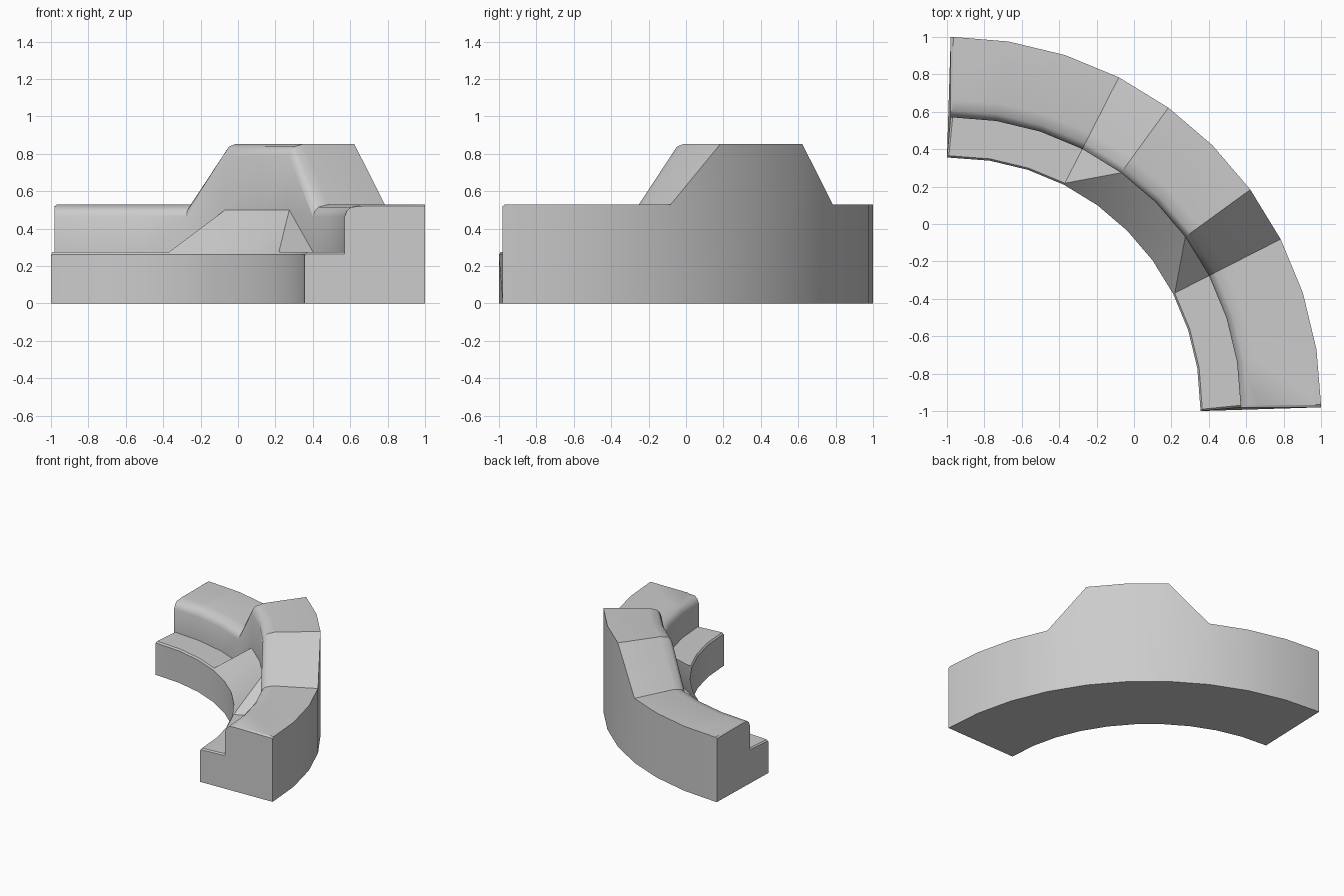
import bpy, bmesh
from math import sin, cos, radians

if "Cube" in bpy.data.objects:
    bpy.data.objects.remove(bpy.data.objects["Cube"])

CX = CY = -0.98          # centre of the quarter ring
STEP = 9                 # degrees per segment

def profile(seat, top, drop):
    """Bench cross-section as (radius, height), running from the inside bottom outwards."""
    return [(1.335, 0), (1.335, 0.262 - drop), (1.345, 0.275 - drop), (1.55, seat - drop),
            (1.55, top - 0.065), (1.562, top - 0.035), (1.585, top - 0.014),
            (1.645, top - drop), (1.98, top - drop), (1.98, 0)]

bm = bmesh.new()

# Rings round the quarter circle, with thin extra rings softening both ends
stations = [0, 0.4] + [i * STEP for i in range(1, 10)] + [89.6, 90]
rings = []
for a in stations:
    raised = 36 <= a <= 54
    end = -1 if a == 0 else 1 if a == 90 else 0
    ring = []
    for r, z in profile(0.5 if raised else 0.275, 0.853 if raised else 0.53, 0.01 if end else 0):
        # the seat ends splay slightly past the backrest
        near = 1 if a > 89 else -1 if a < 1 else 0
        t = near * 0.02 * max(0, 1.55 - r) / 0.215
        s, c = sin(radians(a)), cos(radians(a))
        ring.append(bm.verts.new((CX + r * s + t * c, CY + r * c - t * s, z)))
    rings.append(ring)

# Skin between the rings; sloping seat quads are split along their ridge
n = len(rings[0])
for k in range(len(rings) - 1):
    p, q = rings[k], rings[k + 1]
    for j in range(n):
        m = (j + 1) % n
        quad = (p[j], p[m], q[m], q[j])
        if j == 2 and abs(p[3].co.z - q[3].co.z) > 0.1:
            if q[3].co.z > p[3].co.z:
                bm.faces.new((p[2], p[3], q[3]))
                bm.faces.new((p[2], q[3], q[2]))
            else:
                bm.faces.new((p[2], p[3], q[2]))
                bm.faces.new((p[3], q[3], q[2]))
        else:
            bm.faces.new(quad)

# End caps
bm.faces.new(rings[0])
bm.faces.new(rings[-1])
bmesh.ops.recalc_face_normals(bm, faces=bm.faces[:])

mesh = bpy.data.meshes.new("curved_bench")
bm.to_mesh(mesh)
bm.free()
bench = bpy.data.objects.new("curved_bench", mesh)
bpy.context.collection.objects.link(bench)
bpy.context.view_layer.objects.active = bench
bench.select_set(True)
bpy.ops.object.shade_smooth_by_angle(angle=radians(30))
